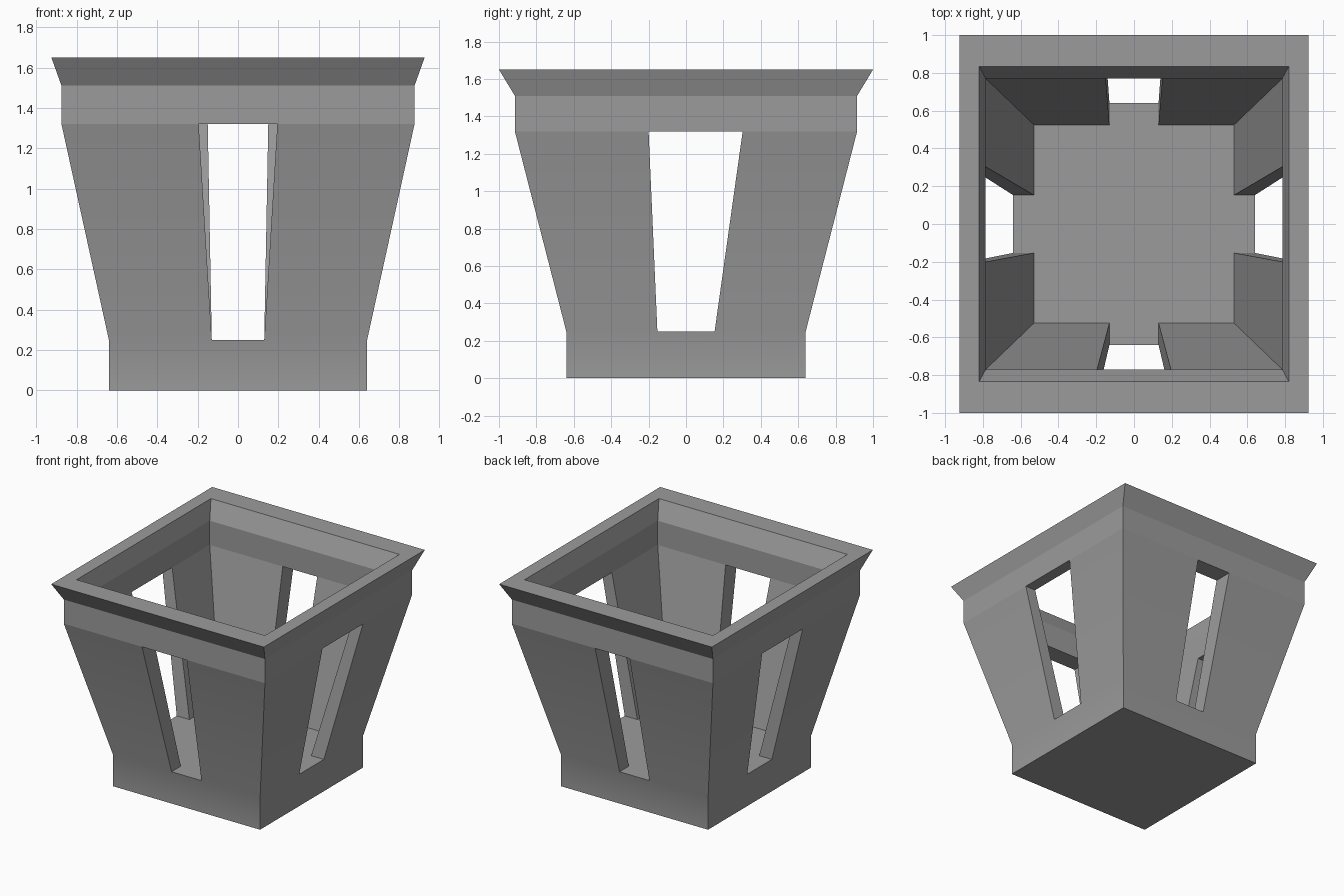
import bpy
import bmesh

cube = bpy.data.objects.get("Cube")
if cube:
    bpy.data.objects.remove(cube, do_unlink=True)

SILL, LINTEL = 0.25, 1.32
# Rings as (half width x, half depth y, height)
OUTER = [(0.64, 0.64, 0), (0.64, 0.64, SILL), (0.875, 0.915, LINTEL),
         (0.875, 0.915, 1.51), (0.925, 1.0, 1.65)]
INNER = [(0.53, 0.525, SILL), (0.785, 0.77, LINTEL),
         (0.785, 0.77, 1.51), (0.82, 0.835, 1.65)]
# Each wall: axis it faces, side, window span at the sill and at the lintel
WALLS = [("y", -1, (-0.13, 0.13), (-0.195, 0.195)),
         ("y", 1, (-0.13, 0.13), (-0.15, 0.15)),
         ("x", -1, (-0.153, 0.153), (-0.2, 0.303)),
         ("x", 1, (-0.153, 0.153), (-0.2, 0.303))]

bm = bmesh.new()
cache = {}


def vert(co):
    key = tuple(round(c, 4) for c in co)
    if key not in cache:
        cache[key] = bm.verts.new(key)
    return cache[key]


def row(ring, axis, side, span=()):
    """Points along one side of a ring, with optional window points between corners."""
    hx, hy, z = ring
    half = hx if axis == "y" else hy
    ts = (-half, *span, half)
    if axis == "y":
        return [vert((t, side * hy, z)) for t in ts]
    return [vert((side * hx, t, z)) for t in ts]


def bridge(a, b):
    return bm.faces.new(a + b[::-1])


floor = set()
for axis, side, low, high in WALLS:
    def line(ring):
        span = {SILL: low, LINTEL: high}.get(ring[2], ())
        return row(ring, axis, side, span)

    out = [line(r) for r in OUTER]
    inn = [line(r) for r in INNER]
    # Plinth, upper band and flared rim
    for a, b in ((out[0], out[1]), (out[2], out[3]), (out[3], out[4]),
                 (inn[1], inn[2]), (inn[2], inn[3]), (out[4], inn[3])):
        bridge(a, b)
    # Sloping wall on either side of the window
    for a, b in ((out[1], out[2]), (inn[0], inn[1])):
        bridge(a[:2], b[:2])
        bridge(a[2:], b[2:])
    # Window sill, lintel and jambs
    bridge(out[1][1:3], inn[0][1:3])
    bridge(out[2][1:3], inn[1][1:3])
    for i in (1, 2):
        bm.faces.new((out[1][i], out[2][i], inn[1][i], inn[0][i]))
    floor.update(inn[0])

# Inside floor, following the window points around its edge
bmesh.ops.contextual_create(
    bm, geom=[e for e in bm.edges if e.is_boundary and all(v in floor for v in e.verts)])
# Underside
bm.faces.new([vert((x, y, 0)) for x, y in
              ((-0.64, -0.64), (-0.64, 0.64), (0.64, 0.64), (0.64, -0.64))])
bmesh.ops.recalc_face_normals(bm, faces=bm.faces[:])

# Only the bend between plinth and wall is soft
for f in bm.faces:
    f.smooth = True
for e in bm.edges:
    soft = all(abs(v.co.z - SILL) < 0.001 and
               max(abs(v.co.x), abs(v.co.y)) > 0.63 for v in e.verts)
    e.smooth = soft and e.calc_face_angle(0) < 0.5

mesh = bpy.data.meshes.new("slotted_basket")
bm.to_mesh(mesh)
bm.free()
basket = bpy.data.objects.new("slotted_basket", mesh)
bpy.context.collection.objects.link(basket)
weighted = basket.modifiers.new("weighted_normals", "WEIGHTED_NORMAL")
weighted.keep_sharp = True

grey = bpy.data.materials.new("plain_grey")
grey.use_nodes = True
colour = (0.33, 0.33, 0.33, 1)
grey.diffuse_color = colour
grey.node_tree.nodes["Principled BSDF"].inputs["Base Color"].default_value = colour
mesh.materials.append(grey)
